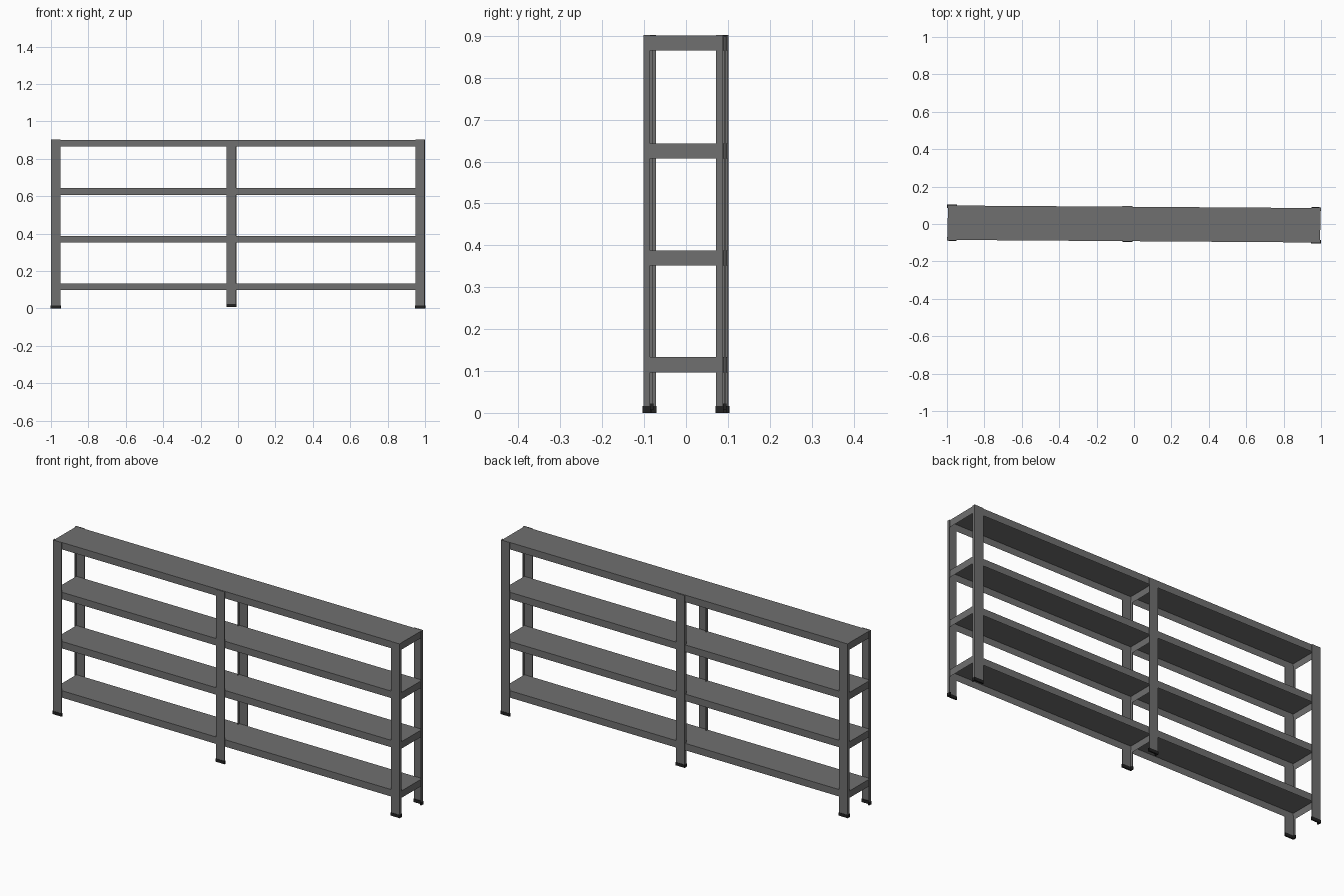
import bpy, bmesh
from mathutils import Matrix

if "Cube" in bpy.data.objects:
    bpy.data.objects.remove(bpy.data.objects["Cube"])

YAW = Matrix.Rotation(-0.007, 4, 'Z')   # whole unit stands slightly turned
HX, HY = 0.999, 0.095                   # outer half length and half depth
T = 0.003                               # sheet thickness
SEAM = -0.058                           # where the two bays meet
POST_W, FLANGE = 0.05, 0.016
TOPS = (0.133, 0.388, 0.643, 0.901)


def material(name, value):
    m = bpy.data.materials.new(name)
    m.diffuse_color = (value, value, value, 1)
    m.use_nodes = True
    m.node_tree.nodes["Principled BSDF"].inputs["Base Color"].default_value = m.diffuse_color
    return m


STEEL, RUBBER = material("grey_steel", 0.16), material("black_rubber", 0.015)


def finish(bm, name, mat):
    bmesh.ops.recalc_face_normals(bm, faces=bm.faces[:])
    bm.transform(YAW)
    me = bpy.data.meshes.new(name)
    bm.to_mesh(me)
    bm.free()
    me.materials.append(mat)
    ob = bpy.data.objects.new(name, me)
    bpy.context.collection.objects.link(ob)


def angle_bar(name, x, sx, sy, z0, z1, t, grow, mat):
    """L section: corner at (x, sy*HY); legs run along sx and towards y = 0."""
    g = grow
    pts = [(-g, -g), (POST_W + g, -g), (POST_W + g, t), (t, t),
           (t, FLANGE + g), (-g, FLANGE + g)]
    bm = bmesh.new()
    f = bm.faces.new([bm.verts.new((x + sx * a, sy * (HY - b), z0)) for a, b in pts])
    ext = bmesh.ops.extrude_face_region(bm, geom=[f])
    bmesh.ops.translate(bm, vec=(0, 0, z1 - z0),
                        verts=[v for v in ext["geom"] if isinstance(v, bmesh.types.BMVert)])
    finish(bm, name, mat)


def tray(name, x0, x1, top):
    """Shelf: box hollowed from below, leaving a turned-down rim."""
    bm = bmesh.new()
    y, h = HY - T, 0.036
    bmesh.ops.create_cube(bm, size=1, matrix=Matrix.Translation(((x0 + x1) / 2, 0, top - h / 2))
                          @ Matrix.Diagonal((x1 - x0, 2 * y, h, 1)))
    bm.normal_update()
    under = min(bm.faces, key=lambda f: f.normal.z)
    bmesh.ops.inset_region(bm, faces=[under], thickness=T)
    bmesh.ops.translate(bm, verts=under.verts[:], vec=(0, 0, h - T))
    finish(bm, name, STEEL)


# Shelves, two bays on four levels
for i, top in enumerate(TOPS):
    tray(f"left_shelf_{i + 1}", -HX + T, SEAM, top)
    tray(f"right_shelf_{i + 1}", SEAM, HX - T, top)

# Angle posts with rubber feet
for side, sy in (("front", -1), ("back", 1)):
    for place, x, sx, lift in (("left", -HX, 1, 0), ("right", HX, -1, 0), ("middle", SEAM - T / 2, 1, 0.007)):
        ztop = 0.902 if place != "middle" else TOPS[3] - 0.002
        angle_bar(f"{side}_{place}_post", x, sx, sy, lift + 0.003, ztop, T, 0, STEEL)
        angle_bar(f"{side}_{place}_foot", x, sx, sy, lift, lift + 0.016, 0.006, 0.0015, RUBBER)
